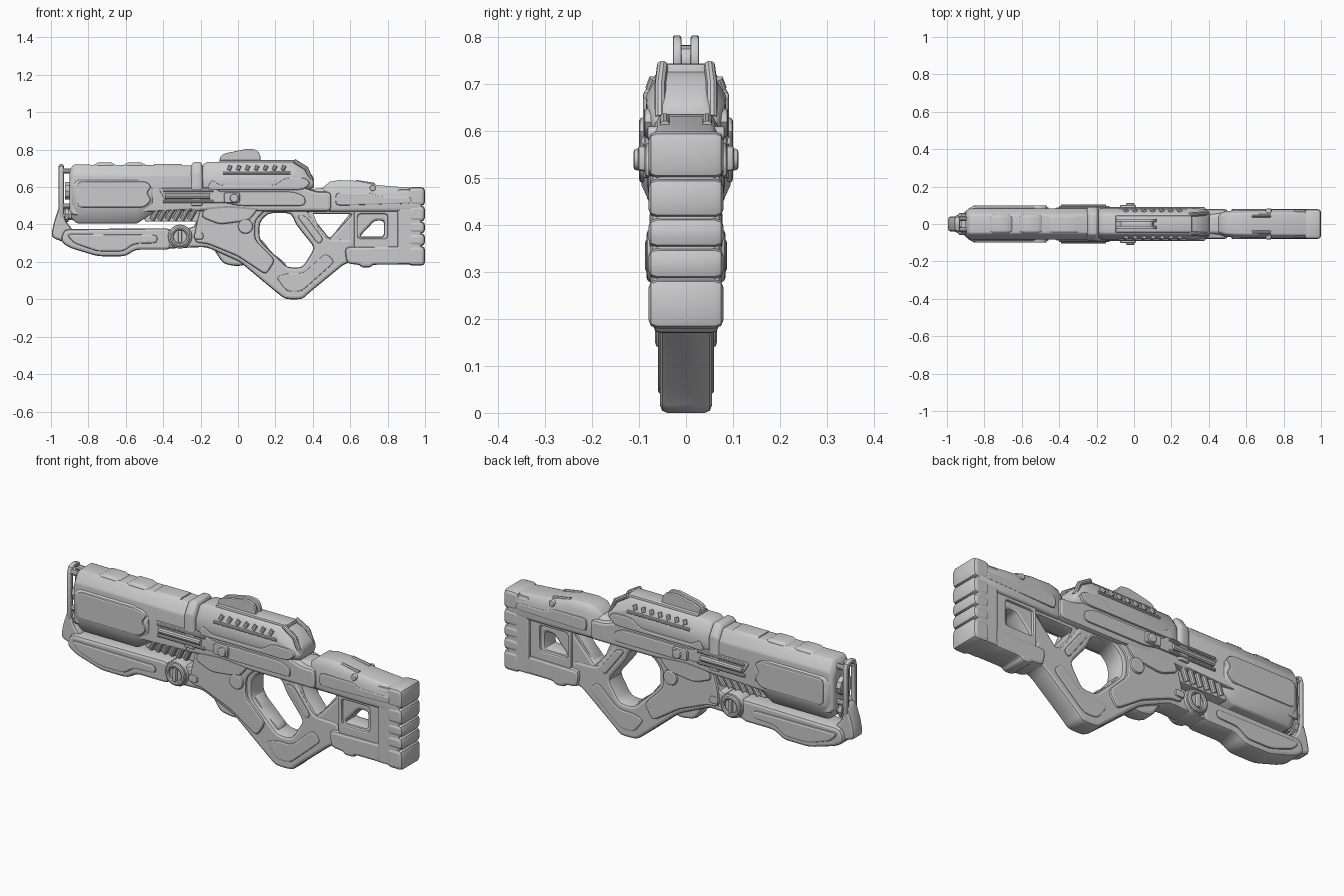
import bpy, bmesh, math
from mathutils import Vector

if "Cube" in bpy.data.objects:
    bpy.data.objects.remove(bpy.data.objects["Cube"])


def link(name, data):
    ob = bpy.data.objects.new(name, data)
    bpy.context.collection.objects.link(ob)
    return ob


def to_mesh(ob):
    bpy.ops.object.select_all(action='DESELECT')
    ob.select_set(True)
    bpy.context.view_layer.objects.active = ob
    bpy.ops.object.convert(target='MESH')
    return bpy.context.view_layer.objects.active


def rounded(pts, r):
    """Replace each corner by a short three-point arc."""
    out = []
    for i, p in enumerate(pts):
        p = Vector(p)
        a, b = Vector(pts[i - 1]) - p, Vector(pts[(i + 1) % len(pts)]) - p
        a = a.normalized() * min(r, a.length * .4)
        b = b.normalized() * min(r, b.length * .4)
        out += [p + a, p + (a + b) * .25, p + b]
    return out


def plate(name, outline, half, holes=(), y=0, bevel=.015, r=.025):
    """Side-view (x, z) outline with holes, thickened along y with rounded edges."""
    cu = bpy.data.curves.new(name, 'CURVE')
    cu.dimensions, cu.fill_mode = '2D', 'BOTH'
    for pts in [outline, *holes]:
        pts = rounded(pts, r)
        sp = cu.splines.new('POLY')
        sp.points.add(len(pts) - 1)
        for q, p in zip(sp.points, pts):
            q.co = (p.x, p.y, 0, 1)
        sp.use_cyclic_u = True
    cu.extrude, cu.bevel_depth, cu.offset, cu.bevel_resolution = half - bevel, bevel, -bevel, 1
    ob = link(name, cu)
    ob.rotation_euler.x, ob.location.y = math.pi / 2, y
    return to_mesh(ob)


def loft(name, stations, top=(.6, .05), bot=(1, .01), bevel=.01):
    """Chamfered cross-sections (x, z low, z high, half width) joined along x."""
    bm = bmesh.new()
    rings = []
    for x, z0, z1, w in stations:
        h = z1 - z0
        dt, db = min(top[1], h * .45), min(bot[1], h * .45)
        half = [(w * top[0], z1), (w, z1 - dt), (w, z0 + db), (w * bot[0], z0)]
        rings.append([bm.verts.new((x, y, z)) for y, z in half + [(-y, z) for y, z in half[::-1]]])
    for a, b in zip(rings, rings[1:]):
        for i in range(8):
            j = (i + 1) % 8
            bm.faces.new((a[i], a[j], b[j], b[i]))
    bm.faces.new(rings[0])
    bm.faces.new(rings[-1])
    bmesh.ops.recalc_face_normals(bm, faces=bm.faces)
    me = bpy.data.meshes.new(name)
    bm.to_mesh(me)
    bm.free()
    ob = link(name, me)
    m = ob.modifiers.new('edges', 'BEVEL')
    m.width, m.segments = bevel, 2
    return to_mesh(ob)


def tube(name, pts, r, cyclic=False):
    cu = bpy.data.curves.new(name, 'CURVE')
    cu.dimensions, cu.bevel_depth, cu.bevel_resolution, cu.use_fill_caps = '3D', r, 3, True
    sp = cu.splines.new('POLY')
    sp.points.add(len(pts) - 1)
    for q, p in zip(sp.points, pts):
        q.co = (*p, 1)
    sp.use_cyclic_u = cyclic
    return to_mesh(link(name, cu))


def disc(name, x, z, r, half, y=0, bevel=.008):
    pts = [(x + r * math.cos(t * math.pi / 8), z + r * math.sin(t * math.pi / 8)) for t in range(16)]
    return plate(name, pts, half, y=y, bevel=bevel, r=.004)


def box(name, x0, x1, z0, z1, half, y=0, bevel=.006, r=.012):
    return plate(name, [(x0, z0), (x1, z0), (x1, z1), (x0, z1)], half, y=y, bevel=bevel, r=r)


# Barrel housing, cheek shell and collar
loft('barrel_shroud', [(-.9, .47, .69, .07), (-.88, .45, .72, .083), (-.24, .48, .715, .083)],
     top=(.6, .055))
loft('barrel_cheek_shell', [(-.89, .43, .62, .08), (-.86, .405, .64, .095), (-.54, .405, .64, .095),
                            (-.455, .46, .6, .09)], top=(.9, .02), bot=(.6, .08))
plate('cheek_panel', [(-.86, .49), (-.5, .49), (-.46, .53), (-.49, .57), (-.46, .6), (-.49, .63), (-.86, .63)],
      .1, bevel=.008)
loft('barrel_collar', [(-.25, .5, .72, .088), (-.235, .5, .735, .092), (-.2, .5, .735, .092),
                       (-.19, .5, .715, .085)], top=(.6, .055))
for i, x in enumerate((-.775, -.615)):
    loft(f'top_pad_{i}', [(x, .7, .717, .045), (x + .025, .7, .73, .05), (x + .1, .7, .73, .05),
                          (x + .125, .7, .717, .045)], top=(.8, .01), bevel=.004)
loft('top_pad_rear', [(-.45, .7, .722, .05), (-.3, .7, .722, .05)], top=(.8, .01), bevel=.004)

# Muzzle fittings and front loop
tube('muzzle', [(-.925, 0, .58), (-.8, 0, .58)], .05)
tube('lower_muzzle_rod', [(-.945, 0, .455), (-.8, 0, .455)], .034)
tube('lower_muzzle_ring', [(-.925, 0, .455), (-.905, 0, .455)], .045)
loop = rounded([(-.033, .43), (.033, .43), (.033, .71), (-.033, .71)], .03)
tube('front_loop', [(-.945, p.x, p.y) for p in loop], .014, True)
for s in (-1, 1):
    tube('loop_mount', [(-.945, s * .03, .685), (-.88, s * .03, .685)], .014)
    tube('loop_mount', [(-.945, s * .03, .5), (-.88, s * .03, .5)], .014)

# Foregrip below the barrel
plate('foregrip', [(-.93, .375), (-.36, .38), (-.36, .265), (-.55, .265), (-.6, .23), (-.75, .23), (-.9, .275),
                   (-.95, .31)], .06)
plate('foregrip_nose', [(-1, .33), (-.985, .41), (-.955, .5), (-.93, .5), (-.925, .42), (-.88, .37), (-.88, .28),
                        (-.94, .31)], .04)
plate('foregrip_panel', [(-.92, .35), (-.43, .345), (-.43, .3), (-.56, .295), (-.61, .255), (-.75, .255),
                         (-.88, .3)], .068, bevel=.01)

# Coil pack between barrel and lower frame
box('coil_core', -.5, -.2, .415, .5, .05)
for i in range(6):
    x = -.46 + i * .04
    for s in (-1, 1):
        tube('coil', [(x, s * .058, .425), (x + .03, s * .066, .48)], .014)

# Lower frame with trigger guard and grip in one loop
plate('lower_frame', [(-.4, .37), (-.23, .385), (-.21, .5), (.36, .5), (.38, .455), (.475, .325), (.62, .32),
                      (.62, .2), (.57, .19), (.375, .03), (.345, 0), (.255, 0), (.22, .025), (.01, .2), (-.17, .28),
                      (-.4, .27)], .055,
      holes=[[(.115, .41), (.16, .46), (.285, .46), (.31, .4), (.41, .275), (.345, .17), (.265, .17),
              (.13, .3), (.115, .33)]])
plate('frame_side_panel', [(-.23, .37), (-.2, .49), (.16, .49), (.09, .42), (.09, .32), (.2, .21), (.15, .13),
                           (.0, .23), (-.17, .3), (-.23, .3)], .066, bevel=.01)
plate('frame_upper_panel', [(-.2, .44), (-.17, .5), (.12, .5), (.06, .42), (-.1, .4)], .076, bevel=.01)
plate('guard_panel', [(.2, .12), (.26, .14), (.35, .14), (.47, .25), (.52, .2), (.34, .04), (.26, .04)], .06, bevel=.008)
plate('grip_panel', [(.31, .45), (.36, .45), (.46, .32), (.43, .29)], .061, bevel=.008)
plate('magazine_stub', [(-.15, .3), (-.08, .19), (.0, .175), (.06, .19), (.05, .3)], .042)
plate('trigger', [(.12, .33), (.18, .25), (.26, .19), (.25, .16), (.1, .28)], .035, bevel=.008)
disc('frame_boss', .04, .39, .04, .078)

# Round selector on both sides
disc('selector_hub', -.31, .335, .065, .07)
for s in (-1, 1):
    ring = [(-.31 + .046 * math.cos(t * math.pi / 10), s * .072, .335 + .046 * math.sin(t * math.pi / 10))
            for t in range(20)]
    tube('selector_ring', ring, .012, True)
    box('selector_bar', -.32, -.3, .3, .37, .012, y=s * .075)
    box('selector_tab', -.235, -.185, .32, .355, .012, y=s * .063)

# Receiver beam with side slots and buttons
plate('receiver', [(-.47, .6), (.35, .6), (.42, .575), (.5, .575), (.5, .47), (.12, .47), (-.05, .485), (-.22, .47),
                   (-.3, .47), (-.47, .5)], .08)
plate('receiver_side_plate', [(-.43, .595), (-.12, .595), (-.1, .575), (.3, .575), (.36, .55), (.36, .5), (0, .5),
                              (-.06, .515), (-.38, .515)], .088, bevel=.008)
for s in (-1, 1):
    tube('slot_rail', [(-.39, s * .09, .55), (-.15, s * .09, .55)], .015)
    for z in (.522, .58):
        tube('slot_rim', [(-.4, s * .088, z), (-.13, s * .088, z)], .008)
    box('bolt_block', -.075, .01, .515, .57, .012, y=s * .09)
    disc('bolt_button', -.02, .54, .024, .02, y=s * .092)

# Top rail housing and sight
loft('rail_housing', [(-.19, .58, .72, .08), (-.16, .58, .735, .085), (.29, .58, .735, .085), (.35, .58, .71, .083),
                      (.4, .59, .66, .07), (.405, .6, .64, .06)], top=(.6, .06), bot=(.8, .02))
plate('rail_lower_ledge', [(-.14, .645), (-.1, .61), (.2, .61), (.25, .65), (.36, .65), (.39, .62), (.35, .585),
                           (-.17, .585)], .09, bevel=.008)
box('rail_top_strip', -.1, .31, .7, .745, .045)
for s in (-1, 1):
    for i in range(7):
        x = -.05 + i * .048
        tube('rail_tooth', [(x, s * .076, .69), (x + .01, s * .068, .712)], .011)
    tube('rail_tooth_bar', [(-.08, s * .083, .675), (.28, s * .083, .675)], .008)
    tube('rear_rail_rib', [(.3, s * .05, .74), (.365, s * .055, .7), (.395, s * .055, .63)], .012)
    plate('sight_wall', [(-.1, .73), (-.095, .765), (-.07, .78), (.05, .805), (.1, .8), (.12, .77), (.12, .73)],
          .009, y=s * .019, bevel=.004, r=.012)
plate('sight_core', [(-.08, .73), (-.07, .765), (.05, .785), (.1, .78), (.11, .73)], .015, bevel=.004)

# Stock: frame with openings, upper arm, lower bar
plate('stock_frame', [(.36, .5), (.92, .5), (.92, .2), (.6, .2), (.52, .24), (.45, .3)], .05,
      holes=[[(.385, .455), (.61, .455), (.49, .325)], [(.65, .335), (.78, .335), (.78, .42), (.73, .42)]], r=.015)
loft('stock_arm', [(.45, .48, .595, .055), (.49, .47, .628, .068), (.54, .47, .637, .073), (.64, .47, .633, .075),
                   (.75, .47, .61, .077), (.97, .47, .592, .077)], top=(.75, .035), bot=(.9, .012))
loft('stock_arm_neck', [(.36, .48, .585, .06), (.5, .48, .6, .065)], top=(.7, .03))
plate('arm_side_panel', [(.52, .57), (.72, .57), (.75, .55), (.93, .55), (.93, .51), (.52, .5)], .08, bevel=.008)
plate('stock_lower_bar', [(.57, .28), (.88, .285), (.88, .185), (.72, .185), (.71, .17), (.66, .17), (.65, .185),
                          (.58, .19)], .07)
plate('stock_inner_rim', [(.62, .49), (.86, .49), (.86, .27), (.62, .27)], .062,
      holes=[[(.64, .455), (.8, .455), (.8, .325), (.64, .325)]], bevel=.008, r=.015)
plate('stock_strut', [(.6, .46), (.72, .46), (.6, .33), (.5, .335)], .04, bevel=.008, r=.01)
disc('stock_bolt', .72, .595, .016, .082, bevel=.005)
for s in (-1, 1):
    tube('stock_arm_clip', [(.63, s * .045, .628), (.73, s * .045, .612)], .011)

# Ridged shoulder pad
box('pad_core', .85, .985, .185, .59, .076, bevel=.02)
levels = (.18, .285, .352, .416, .5, .6)
for i, (a, b) in enumerate(zip(levels, levels[1:])):
    box(f'pad_segment_{i}', .91, 1, a, b, .08, bevel=.018, r=.022)

# Smooth shading with sharp edges kept
for ob in bpy.context.scene.objects:
    ob.select_set(ob.type == 'MESH')
bpy.ops.object.shade_smooth_by_angle(angle=math.radians(35))
